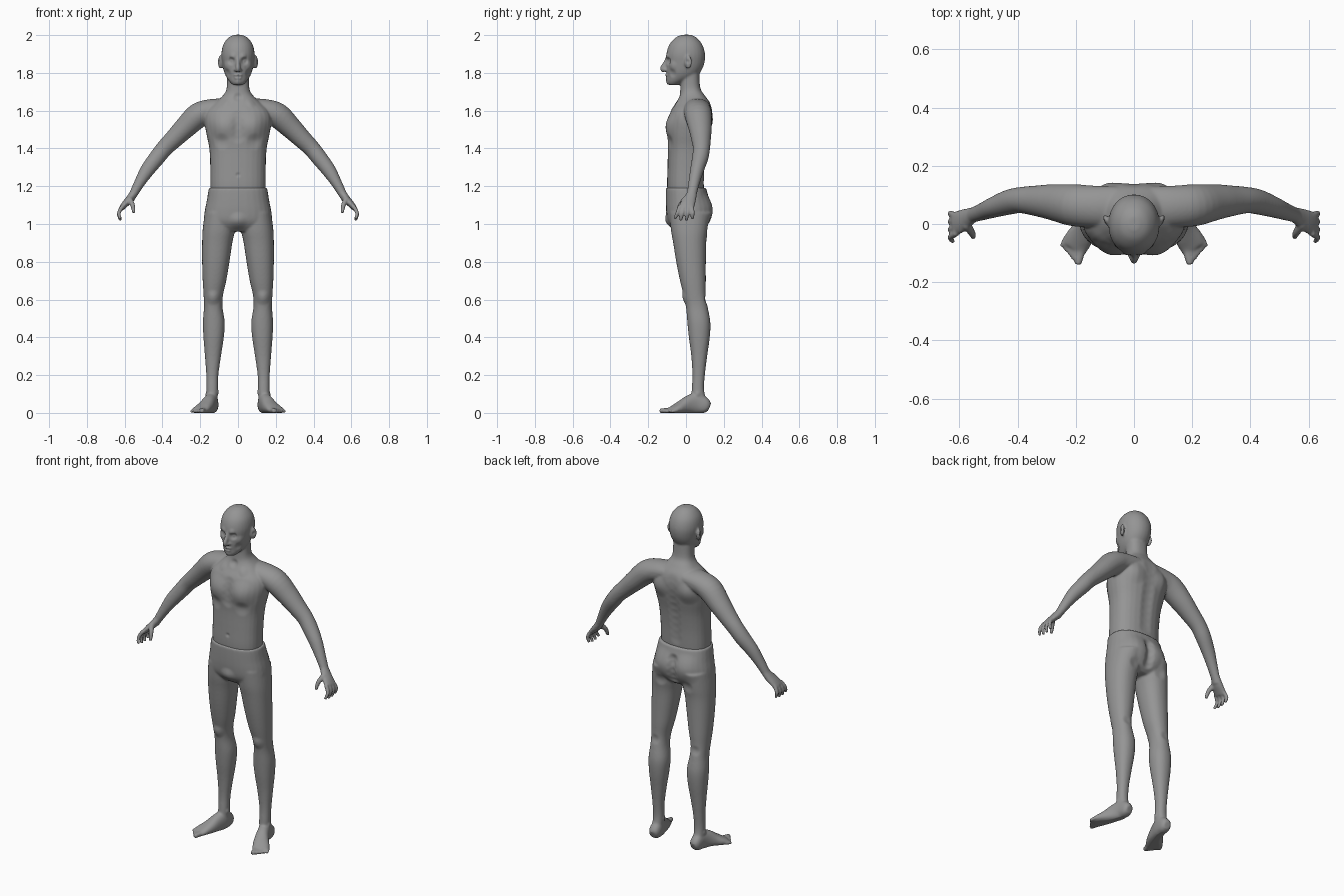
import bpy
import bmesh
import math
from mathutils import Matrix, Vector

default_cube = bpy.data.objects.get("Cube")
if default_cube:
    bpy.data.objects.remove(default_cube, do_unlink=True)

BOTH, MIDDLE = (1, -1), (1,)
Y_AXIS, Z_AXIS = Vector((0, 1, 0)), Vector((0, 0, 1))

grey = bpy.data.materials.new("plain grey")
grey.use_nodes = True
grey.diffuse_color = (0.3, 0.3, 0.3, 1)
grey.node_tree.nodes["Principled BSDF"].inputs["Base Color"].default_value = grey.diffuse_color


def resample(rows, steps=4):
    """Smooth the stations of a tube with a spline through them."""
    pts = [Vector(row) for row in rows]
    last = len(pts) - 1
    out = []
    for i in range(last):
        a, b, c, d = pts[max(i - 1, 0)], pts[i], pts[i + 1], pts[min(i + 2, last)]
        for k in range(steps):
            t = k / steps
            out.append(b + (c - a) * (t / 2) + (a * 2 - b * 5 + c * 4 - d) * (t * t / 2)
                       + (b * 3 - a - c * 3 + d) * (t ** 3 / 2))
    return out + [pts[last]]


def tube(bm, rows, sides=BOTH, up=Y_AXIS, flat=False, power=2.0, count=28):
    """Loft through rows of (x, y, z, radius along up, radius across)."""
    rows = resample(rows)
    centres = [Vector(row[:3]) for row in rows]
    for side in sides:
        rings = []
        for i, row in enumerate(rows):
            ahead = centres[min(i + 1, len(rows) - 1)] - centres[max(i - 1, 0)]
            along = Z_AXIS if flat else ahead.normalized()
            u = (up - along * up.dot(along)).normalized()
            v = along.cross(u)
            ring = []
            for k in range(count):
                angle = math.tau * k / count
                c, s = math.cos(angle), math.sin(angle)
                c = math.copysign(abs(c) ** (2 / power), c)
                s = math.copysign(abs(s) ** (2 / power), s)
                p = centres[i] + u * (c * row[3]) + v * (s * row[4])
                ring.append(bm.verts.new((p.x * side, p.y, p.z)))
            rings.append(ring)
        for low, high in zip(rings, rings[1:]):
            for k in range(count):
                n = (k + 1) % count
                bm.faces.new((low[k], low[n], high[n], high[k]))
        bm.faces.new(rings[0][::-1])
        bm.faces.new(rings[-1])


def column(bm, rows, sides, power=2.0):
    """Upright loft through rows of (z, x from, x to, y from, y to)."""
    tube(bm, [((a + b) / 2, (c + d) / 2, z, (d - c) / 2, (b - a) / 2)
              for z, a, b, c, d in rows], sides, flat=True, power=power)


def body_column(bm, rows, power):
    """Centred upright loft through rows of (z, half width, front, back)."""
    column(bm, [(z, -w, w, front, back) for z, w, front, back in rows], MIDDLE, power)


def ball(bm, centre, size, turn=0.0, sides=BOTH):
    for side in sides:
        place = Matrix.Translation((centre[0] * side, centre[1], centre[2]))
        matrix = place @ Matrix.Rotation(turn * side, 4, "Z") @ Matrix.Diagonal((*size, 1))
        bmesh.ops.create_uvsphere(bm, u_segments=24, v_segments=16, radius=1, matrix=matrix)


def bump(bm, centre, radius, offset, sides=BOTH):
    """Push the skin near a point, fading out over the radius."""
    for side in sides:
        c = Vector((centre[0] * side, centre[1], centre[2]))
        move = Vector((offset[0] * side, offset[1], offset[2]))
        for vert in bm.verts:
            d = (vert.co - c).length / radius
            if d < 1:
                vert.co += move * (1 - d * d) ** 2


def fuse(bm, name, voxel):
    """Melt the overlapping parts into one skin; return object and editable mesh."""
    bmesh.ops.recalc_face_normals(bm, faces=bm.faces)
    mesh = bpy.data.meshes.new(name)
    bm.to_mesh(mesh)
    bm.free()
    obj = bpy.data.objects.new(name, mesh)
    bpy.context.collection.objects.link(obj)
    remesh = obj.modifiers.new("skin", "REMESH")
    remesh.mode = "VOXEL"
    remesh.voxel_size = voxel
    graph = bpy.context.evaluated_depsgraph_get()
    skin = bpy.data.meshes.new_from_object(obj.evaluated_get(graph))
    obj.modifiers.clear()
    obj.data = skin
    bm = bmesh.new()
    bm.from_mesh(skin)
    relax(bm, 4)
    return obj, bm


def relax(bm, times):
    for _ in range(times):
        bmesh.ops.smooth_vert(bm, verts=bm.verts, factor=0.5,
                              use_axis_x=True, use_axis_y=True, use_axis_z=True)


def finish(obj, bm):
    relax(bm, 1)
    for vert in bm.verts:
        vert.co.z = max(vert.co.z, 0)
    for face in bm.faces:
        face.smooth = True
    bm.to_mesh(obj.data)
    bm.free()
    obj.data.materials.clear()
    obj.data.materials.append(grey)


def mix(a, b, t):
    return a + (b - a) * t


# Upper body: torso and neck
bm = bmesh.new()
body_column(bm, [(1.12, .14, -.09, .09), (1.2, .146, -.1, .095), (1.3, .147, -.098, .1),
                 (1.4, .152, -.096, .112), (1.48, .168, -.1, .128), (1.55, .178, -.095, .14),
                 (1.6, .165, -.08, .14), (1.64, .125, -.055, .128), (1.68, .08, -.035, .1),
                 (1.72, .06, -.03, .076), (1.8, .058, -.03, .07)], 2.4)
# Head
body_column(bm, [(2.002, .018, -.02, .025), (1.987, .05, -.055, .055), (1.95, .078, -.088, .086),
                 (1.9, .088, -.104, .101), (1.85, .083, -.104, .097), (1.81, .075, -.103, .08),
                 (1.78, .063, -.1, .055), (1.755, .046, -.1, .0), (1.736, .027, -.094, -.04)], 2.1)
# Nose, nostrils, lips and ears
tube(bm, [(0, -.097, 1.885, .01, .009), (0, -.107, 1.855, .012, .01),
          (0, -.12, 1.825, .018, .013), (0, -.112, 1.808, .012, .013)], MIDDLE)
ball(bm, (.012, -.108, 1.816), (.01, .012, .009))
ball(bm, (0, -.1, 1.788), (.024, .011, .007), sides=MIDDLE)
ball(bm, (0, -.099, 1.773), (.021, .011, .007), sides=MIDDLE)
ball(bm, (.094, .012, 1.857), (.01, .021, .036), turn=-0.4)
# Arms
tube(bm, [(.06, .06, 1.62, .07, .045), (.14, .06, 1.605, .072, .057), (.21, .065, 1.575, .072, .066),
          (.28, .075, 1.51, .062, .058), (.34, .08, 1.45, .052, .05), (.39, .082, 1.4, .045, .045),
          (.43, .075, 1.35, .043, .043), (.48, .058, 1.285, .036, .038),
          (.52, .043, 1.22, .03, .029), (.556, .03, 1.155, .026, .022), (.57, .024, 1.13, .027, .021)])
# Palms, thumbs and fingers
tube(bm, [(.55, .033, 1.165, .026, .021), (.575, .02, 1.13, .034, .021),
          (.598, .008, 1.105, .04, .018), (.617, .0, 1.083, .042, .014)])
tube(bm, [(.577, .0, 1.135, .017, .016), (.558, -.03, 1.1, .013, .013), (.552, -.046, 1.058, .009, .009)])
for i in range(4):
    t = i / 3
    longer = 0.008 if i in (1, 2) else 0
    tube(bm, [(.61, mix(-.032, .03, t), 1.095, .0115, .0125),
              (.631, mix(-.046, .036, t), 1.058, .0105, .0105),
              (.622, mix(-.06, .032, t), 1.026 - longer, .009, .009)], count=14)

upper, bm = fuse(bm, "upper_body", 0.005)
# Face: sockets, eyes, brows, cheeks, mouth line, chin and ear hollows
bump(bm, (.034, -.095, 1.864), .026, (0, .015, 0))
bump(bm, (.034, -.083, 1.863), .014, (0, -.006, 0))
bump(bm, (.03, -.102, 1.888), .024, (0, -.006, -.002))
bump(bm, (.06, -.07, 1.838), .032, (.004, -.004, 0))
bump(bm, (.052, -.07, 1.8), .028, (-.005, .003, 0))
bump(bm, (.01, -.11, 1.78), .012, (0, .004, 0))
bump(bm, (0, -.1, 1.75), .024, (0, -.006, 0), MIDDLE)
bump(bm, (.106, .006, 1.86), .016, (-.007, 0, 0))
# Chest, collarbones, ribs and belly
bump(bm, (.085, -.09, 1.52), .085, (0, -.016, 0))
bump(bm, (.09, -.095, 1.435), .05, (0, .007, 0))
bump(bm, (.07, -.055, 1.645), .035, (0, -.006, 0))
bump(bm, (0, -.04, 1.67), .03, (0, .008, 0), MIDDLE)
for z in (1.46, 1.5, 1.54, 1.58):
    bump(bm, (0, -.1, z), .04, (0, .006, 0), MIDDLE)
bump(bm, (0, -.1, 1.26), .015, (0, .006, 0), MIDDLE)
# Back: shoulder blades and spine groove
bump(bm, (.1, .13, 1.54), .075, (0, .012, 0))
for i in range(9):
    bump(bm, (0, .115, 1.24 + i * .045), .05, (0, -.006, 0), MIDDLE)
finish(upper, bm)

# Lower body: hips
bm = bmesh.new()
body_column(bm, [(1.192, .154, -.106, .106), (1.17, .158, -.107, .112), (1.12, .166, -.107, .126),
                 (1.07, .176, -.105, .133), (1.02, .18, -.098, .128), (.985, .165, -.08, .11),
                 (.96, .11, -.055, .08)], 2.4)
# Legs
column(bm, [(1.06, .012, .176, -.088, .125), (.97, .016, .187, -.08, .116), (.9, .03, .19, -.068, .107),
            (.8, .045, .19, -.052, .105), (.7, .062, .187, -.032, .105), (.62, .08, .182, -.012, .105),
            (.56, .082, .18, .0, .115), (.48, .07, .186, .007, .129), (.4, .075, .183, .015, .126),
            (.3, .09, .175, .028, .112), (.2, .104, .168, .034, .1), (.12, .106, .167, .03, .096),
            (.05, .108, .168, .025, .112)], BOTH, 2.2)
# Feet
tube(bm, [(.134, .124, .03, .022, .02), (.136, .105, .037, .04, .032), (.14, .06, .05, .055, .034),
          (.152, .02, .045, .05, .036), (.17, -.02, .032, .036, .042), (.192, -.055, .02, .024, .047),
          (.205, -.082, .012, .016, .044)], up=Z_AXIS, power=2.3)
# Toes
for i in range(5):
    t = i / 4
    r = mix(.0145, .0095, min(1, t * 1.6))
    start = (mix(.178, .232, t), mix(-.075, -.045, t), .014)
    end = (mix(.193, .25, t), mix(-.14, -.078, t), r - .003)
    middle = [mix(a, b, 0.5) for a, b in zip(start, end)]
    tube(bm, [(*start, r, r), (*middle, r, r), (*end, r * .85, r * .85)], up=Z_AXIS, count=14)

lower, bm = fuse(bm, "lower_body", 0.0055)
# Buttocks with cleft and folds, groin, knees and ankles
bump(bm, (.08, .12, 1.08), .095, (0, .014, 0))
for z in (1.0, 1.04, 1.08, 1.12):
    bump(bm, (0, .125, z), .04, (0, -.014, 0), MIDDLE)
bump(bm, (.09, .115, .975), .04, (0, -.007, 0))
bump(bm, (0, -.09, 1.015), .055, (0, -.012, 0), MIDDLE)
bump(bm, (.132, -.008, .61), .045, (0, -.009, 0))
bump(bm, (.135, .108, .6), .035, (0, -.006, 0))
bump(bm, (.168, .06, .1), .02, (.005, 0, 0))
bump(bm, (.106, .055, .11), .02, (-.005, 0, 0))
finish(lower, bm)
